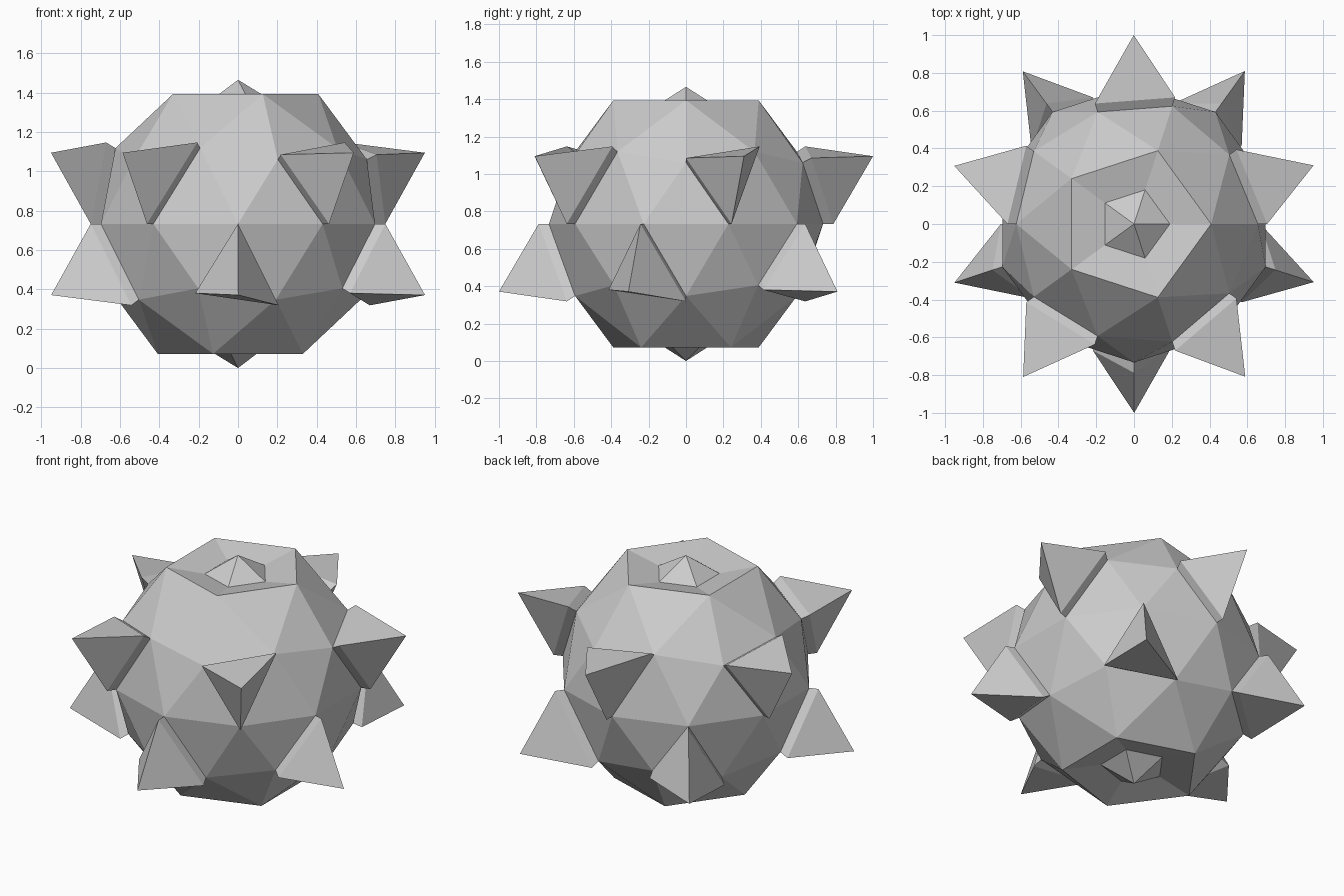
import bpy, bmesh
from math import atan2, degrees, hypot
from mathutils import Vector

if "Cube" in bpy.data.objects:
    bpy.data.objects.remove(bpy.data.objects["Cube"])

R = 0.733        # body radius, also centre height
RIM = 1.06       # how far the top and bottom rims stand out
LIFT = 1.075     # how far the spike bases stand out
TIP_R, TIP_Z = 1.0, 0.362    # spike tip: horizontal radius, height from centre

bm = bmesh.new()
bmesh.ops.create_icosphere(bm, subdivisions=2, radius=R)


def on_ring(v, radius, z):
    """Move a vertex to a given radius and height, keeping its direction."""
    flat = Vector((v.co.x, v.co.y)).normalized() * radius
    v.co = (flat.x, flat.y, z)


# Spiked triangles: one beside each of the ten side pentagon centres
def is_spiked(face):
    c = face.calc_center_median()
    if not 0.15 * R < abs(c.z) < 0.42 * R:
        return False
    start = 18 if c.z > 0 else 54
    off = (degrees(atan2(c.y, c.x)) - start) % 72
    return min(off, 72 - off) < 6


# Raised triangular bases, then pulled-out tips
spiked = [f for f in bm.faces if is_spiked(f)]
raised = bmesh.ops.extrude_discrete_faces(bm, faces=spiked)["faces"]
for v in {v for f in raised for v in f.verts}:
    v.co *= LIFT
for v in bmesh.ops.poke(bm, faces=raised)["verts"]:
    on_ring(v, TIP_R, TIP_Z if v.co.z > 0 else -TIP_Z)

# Top and bottom: raised rim, sunken pentagon with a small central point
for s in (1, -1):
    pole = max(bm.verts, key=lambda v: v.co.z * s)
    for e in pole.link_edges:
        e.other_vert(pole).co *= RIM
    bmesh.ops.inset_region(bm, faces=list(pole.link_faces), thickness=0.1)
    pole = min((v for v in bm.verts if v.co.z * s > 0),
               key=lambda v: hypot(v.co.x, v.co.y))
    for e in pole.link_edges:
        on_ring(e.other_vert(pole), 0.19, s * 0.617)
    pole.co = (0, 0, s * R)

bmesh.ops.translate(bm, verts=bm.verts, vec=(0, 0, R))
bmesh.ops.recalc_face_normals(bm, faces=bm.faces)
mesh = bpy.data.meshes.new("spiked_ball")
bm.to_mesh(mesh)
bm.free()
bpy.context.collection.objects.link(bpy.data.objects.new("spiked_ball", mesh))
